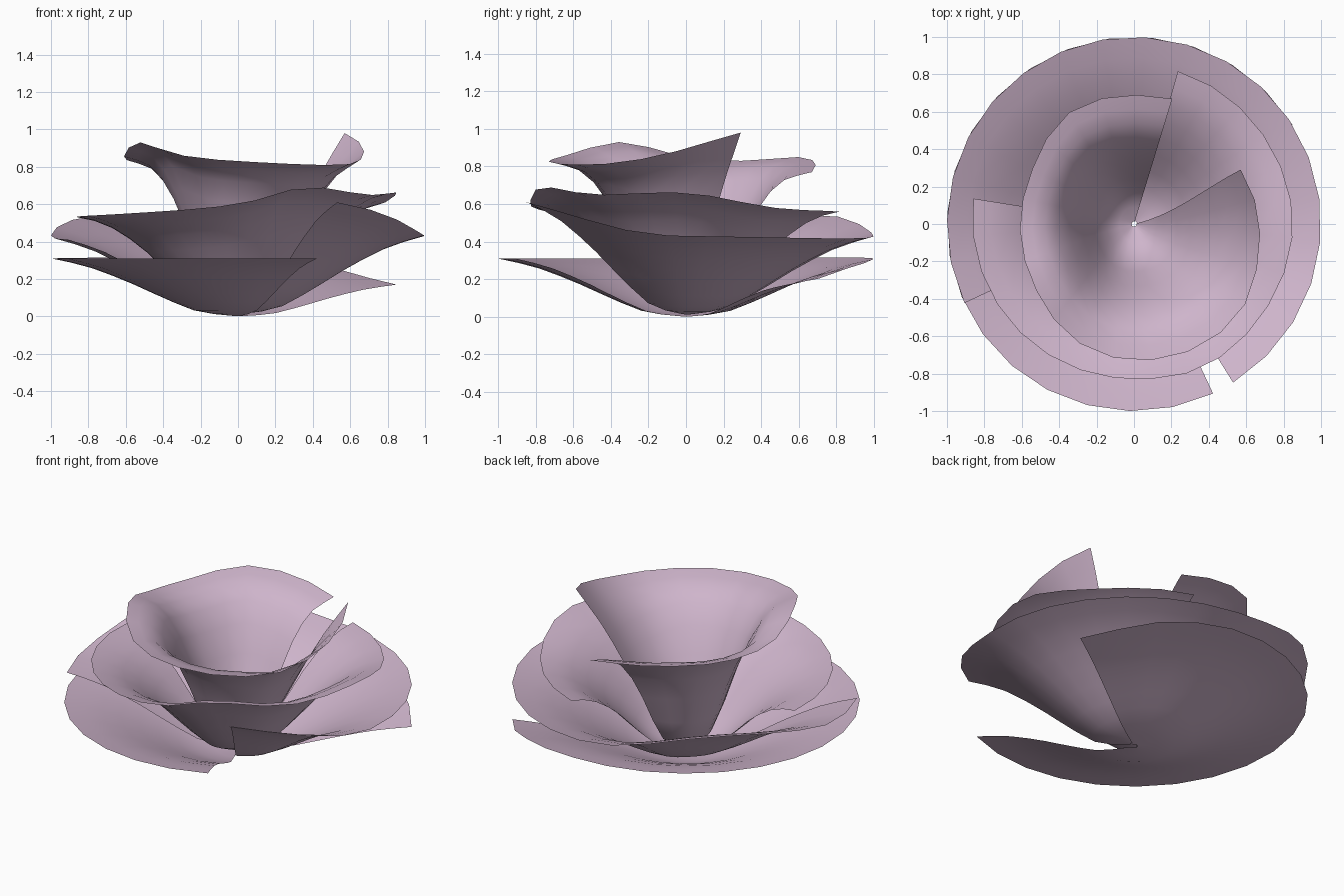
import bpy
from math import sin, cos, radians

if "Cube" in bpy.data.objects:
    bpy.data.objects.remove(bpy.data.objects["Cube"])

SEGS, RINGS = 20, 9

mat = bpy.data.materials.new("mauve")
mat.diffuse_color = (0.62, 0.46, 0.60, 1)
mat.use_nodes = True
mat.node_tree.nodes["Principled BSDF"].inputs["Base Color"].default_value = mat.diffuse_color


def smooth(keys, x):
    """Catmull-Rom style interpolation through (x, value) keys."""
    n = len(keys)

    def slope(i):
        a, b = keys[max(i - 1, 0)], keys[min(i + 1, n - 1)]
        return (b[1] - a[1]) / (b[0] - a[0])

    x = min(max(x, keys[0][0]), keys[-1][0])
    for i in range(n - 1):
        (x0, y0), (x1, y1) = keys[i], keys[i + 1]
        if x <= x1:
            h = x1 - x0
            t = (x - x0) / h
            return (y0 * (2*t**3 - 3*t*t + 1) + slope(i) * h * (t**3 - 2*t*t + t)
                    + y1 * (3*t*t - 2*t**3) + slope(i + 1) * h * (t**3 - t*t))


def petal(name, rim, profile, end_profile, base, skew=0):
    """Swept petal: rim = (angle, radius, height), profile = (radius, height) fractions."""
    r_keys = [(a, r) for a, r, z in rim]
    z_keys = [(a, z) for a, r, z in rim]
    first, last = rim[0][0], rim[-1][0]
    verts, faces = [], []
    for i in range(SEGS + 1):
        t = i / SEGS
        ang = first + (last - first) * t
        radius, height = smooth(r_keys, ang), smooth(z_keys, ang)
        blend = max(0, (t - 0.75) / 0.25)
        for j in range(RINGS + 1):
            f = 0.02 + 0.98 * j / RINGS
            h = smooth(profile, f) * (1 - blend) + smooth(end_profile, f) * blend
            a = radians(ang - skew * (1 - f) ** 2 * t)
            verts.append((radius * f * cos(a), radius * f * sin(a),
                          base + (height - base) * h))
    row = RINGS + 1
    for i in range(SEGS):
        for j in range(RINGS):
            p = i * row + j
            faces.append((p, p + 1, p + row + 1, p + row))
    mesh = bpy.data.meshes.new(name)
    mesh.from_pydata(verts, [], faces)
    mesh.shade_smooth()
    mesh.materials.append(mat)
    obj = bpy.data.objects.new(name, mesh)
    bpy.context.collection.objects.link(obj)


saucer = [(0, 0), (0.22, 0.09), (0.4, 0.32), (0.58, 0.58), (0.8, 0.85), (1, 1)]
bowl = [(0, 0), (0.22, 0.1), (0.4, 0.36), (0.6, 0.68), (0.82, 0.92), (1, 1)]
cup = [(0, 0), (0.25, 0.13), (0.4, 0.42), (0.54, 0.69), (0.74, 0.92), (1, 1)]
cone = [(0, 0), (0.25, 0.13), (0.4, 0.3), (0.6, 0.56), (0.75, 0.75), (1, 1)]

# Lowest, flattest petal
petal("bottom_petal", [(32, 1, 0.17), (47, 1, 0.21), (60, 1, 0.26), (90, 1, 0.31),
                       (180, 1, 0.31), (295, 1, 0.31)], saucer, saucer, 0)
# Second petal, raised at its front corner
petal("lower_petal", [(302, 1, 0.61), (318, 1, 0.56), (345, 1, 0.45), (360, 1, 0.43),
                      (450, 1, 0.43), (490, 1, 0.54), (515, 1, 0.51), (540, 1, 0.43),
                      (565, 1, 0.41)], saucer, saucer, 0.01)
# Third, bowl-shaped petal
petal("upper_petal", [(171, 0.87, 0.53), (225, 0.84, 0.55), (270, 0.83, 0.60),
                      (295, 0.85, 0.69), (325, 0.84, 0.65), (360, 0.85, 0.66),
                      (394, 0.84, 0.58), (434, 0.85, 0.56)], bowl, bowl, 0.02)
# Innermost cup with a flared lip
petal("inner_petal", [(73, 0.70, 0.77), (90, 0.69, 0.81), (120, 0.69, 0.85),
                      (150, 0.62, 0.83), (180, 0.61, 0.85), (213, 0.63, 0.93),
                      (245, 0.70, 0.86), (270, 0.73, 0.83), (318, 0.74, 0.81),
                      (345, 0.69, 0.85), (370, 0.66, 0.93), (387, 0.64, 0.98)],
      cup, cone, 0.03, 15)
